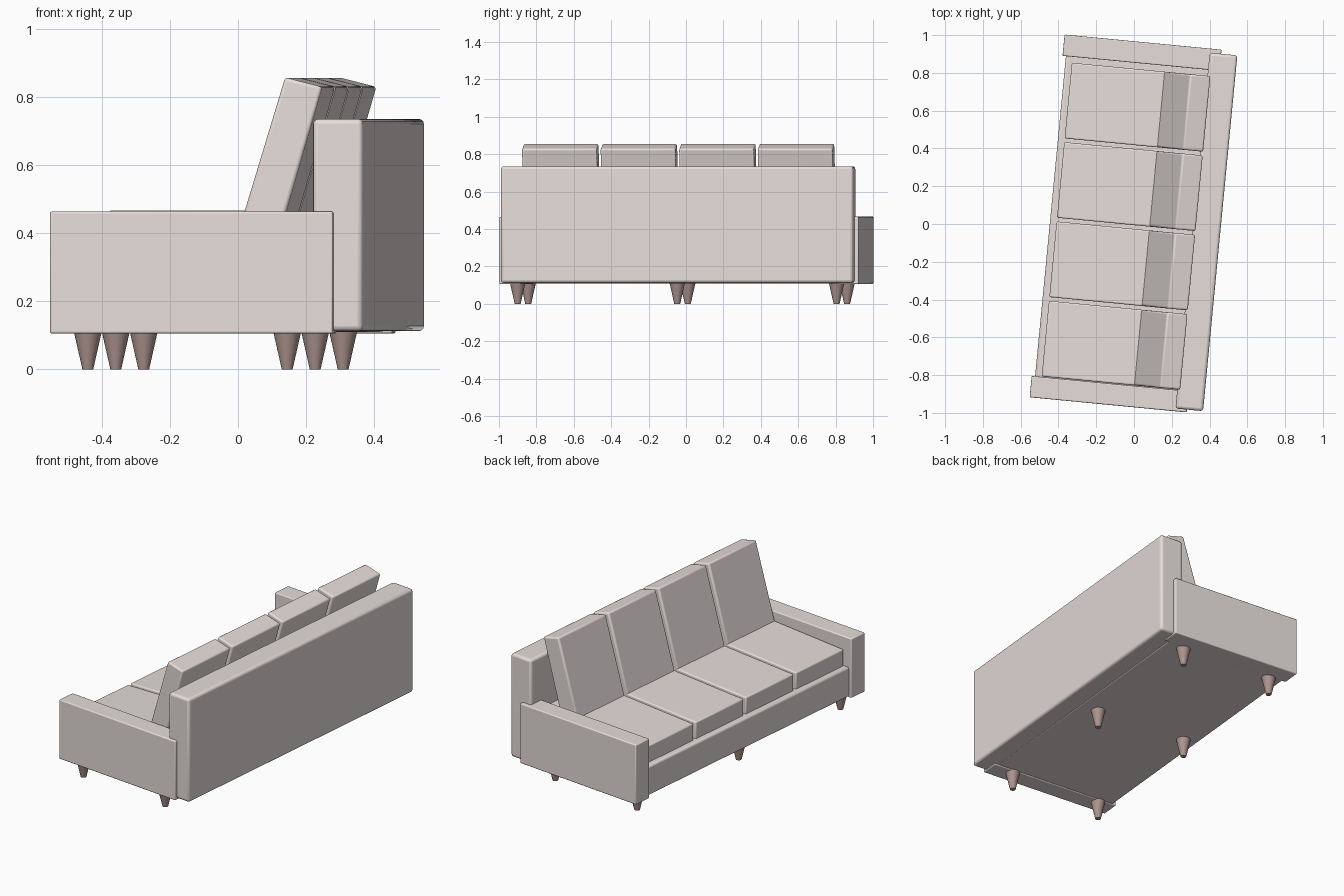
import bpy, bmesh, math
from mathutils import Matrix, Vector

if "Cube" in bpy.data.objects:
    bpy.data.objects.remove(bpy.data.objects["Cube"])

TURN = Matrix.Rotation(math.radians(-5.5), 4, 'Z')  # whole sofa sits slightly turned


def material(name, colour):
    m = bpy.data.materials.new(name)
    m.diffuse_color = (*colour, 1)
    m.use_nodes = True
    m.node_tree.nodes["Principled BSDF"].inputs["Base Color"].default_value = m.diffuse_color
    return m


fabric = material("warm grey fabric", (0.79, 0.725, 0.70))
wood = material("brown wood", (0.42, 0.30, 0.275))


def finish(name, bm, mat, bevel=0.0):
    bmesh.ops.recalc_face_normals(bm, faces=bm.faces)
    mesh = bpy.data.meshes.new(name)
    bm.to_mesh(mesh)
    bm.free()
    mesh.materials.append(mat)
    ob = bpy.data.objects.new(name, mesh)
    ob.matrix_world = TURN
    bpy.context.collection.objects.link(ob)
    if bevel:
        mod = ob.modifiers.new("soft edges", 'BEVEL')
        mod.width, mod.segments, mod.limit_method = bevel, 3, 'ANGLE'
    bpy.ops.object.select_all(action='DESELECT')
    ob.select_set(True)
    bpy.context.view_layer.objects.active = ob
    bpy.ops.object.shade_smooth_by_angle(angle=math.radians(35))
    return ob


def prism(name, profile, y0, y1, bevel):
    """Side profile (x, z) extruded along the sofa's length."""
    bm = bmesh.new()
    face = bm.faces.new([bm.verts.new((x, y0, z)) for x, z in profile])
    ext = bmesh.ops.extrude_face_region(bm, geom=[face])
    verts = [g for g in ext["geom"] if isinstance(g, bmesh.types.BMVert)]
    bmesh.ops.translate(bm, verts=verts, vec=Vector((0, y1 - y0, 0)))
    return finish(name, bm, fabric, bevel)


def box(name, x0, x1, y0, y1, z0, z1, bevel):
    return prism(name, [(x0, z0), (x1, z0), (x1, z1), (x0, z1)], y0, y1, bevel)


# Frame: base, backrest and two arms
box("base", -0.444, 0.35, -0.86, 0.86, 0.109, 0.287, 0.012)
box("backrest", 0.312, 0.459, -0.951, 0.941, 0.112, 0.735, 0.015)
for side, y0, y1, top in (("near", -0.966, -0.853, 0.463), ("far", 0.850, 0.963, 0.466)):
    box(side + "_arm", -0.462, 0.373, y0, y1, 0.105, top, 0.006)

# Four seat cushions and four leaning back cushions
seat = [(-0.409, 0.27), (0.314, 0.27), (0.314, 0.42), (-0.409, 0.387)]
lean = [(0.078, 0.39), (0.194, 0.36), (0.33, 0.829), (0.22, 0.857)]
for i in range(4):
    y0 = -0.850 + 0.422 * i
    y1 = y0 + 0.402
    prism(f"seat_cushion_{i + 1}", seat, y0, y1, 0.008)
    prism(f"back_cushion_{i + 1}", lean, y0, y1, 0.01)

# Six tapered legs
for row, x in (("front", -0.358), ("rear", 0.23)):
    for i, y in enumerate((-0.882, -0.025, 0.831)):
        bm = bmesh.new()
        bmesh.ops.create_cone(bm, cap_ends=True, segments=24, radius1=0.016,
                              radius2=0.041, depth=0.11,
                              matrix=Matrix.Translation((x, y, 0.055)))
        finish(f"{row}_leg_{i + 1}", bm, wood)
